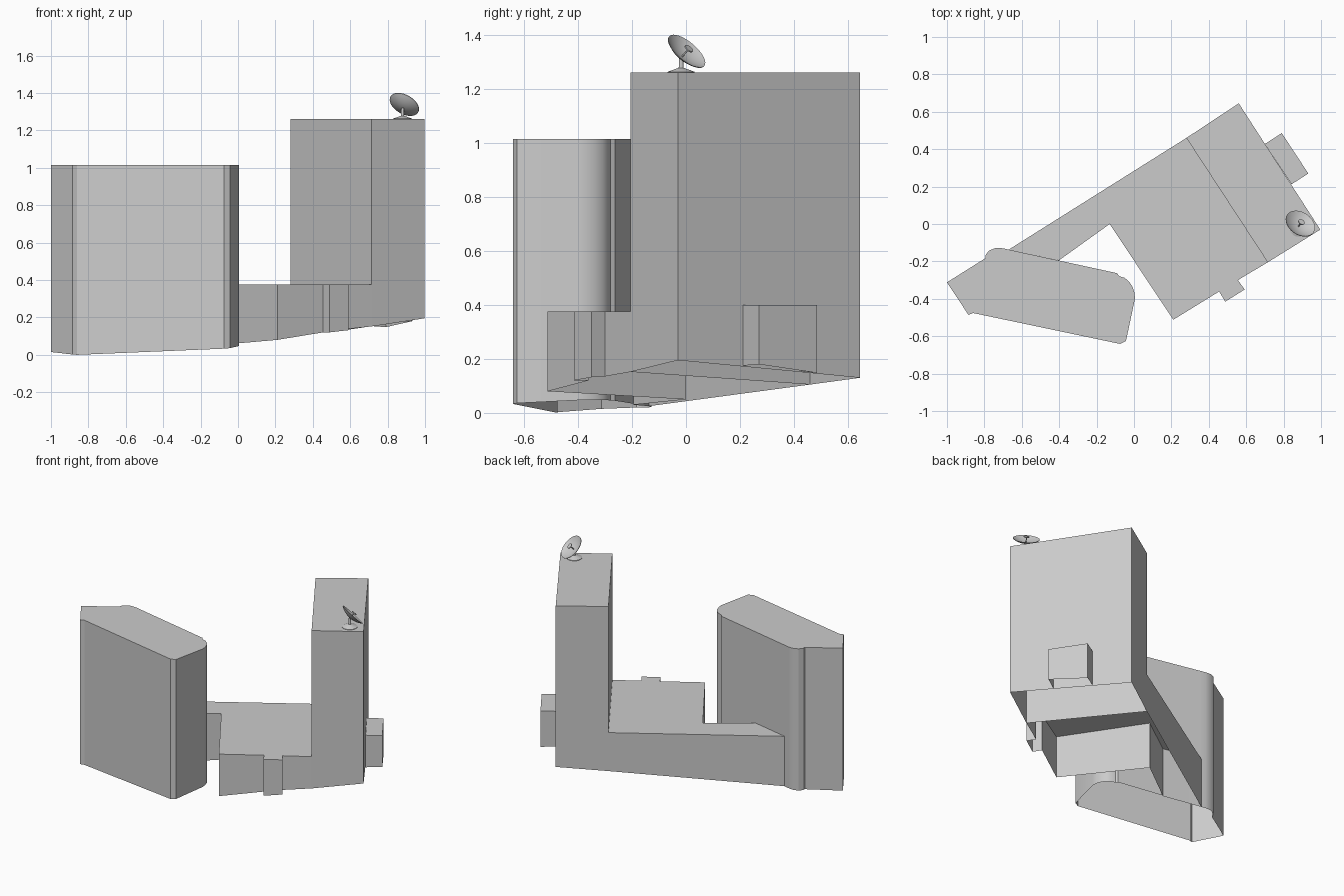
import bpy, bmesh, math
from mathutils import Vector

if "Cube" in bpy.data.objects:
    bpy.data.objects.remove(bpy.data.objects["Cube"])


def add_object(name, bm, smooth=None):
    me = bpy.data.meshes.new(name)
    bm.to_mesh(me)
    bm.free()
    ob = bpy.data.objects.new(name, me)
    bpy.context.collection.objects.link(ob)
    if smooth:
        bpy.ops.object.select_all(action='DESELECT')
        bpy.context.view_layer.objects.active = ob
        ob.select_set(True)
        bpy.ops.object.shade_smooth_by_angle(angle=math.radians(smooth))
    return ob


def block(name, outline, top, smooth=None):
    """Walls and flat roof over an (x, y, ground z) outline; underside open."""
    area = sum(a[0] * b[1] - b[0] * a[1]
               for a, b in zip(outline, outline[1:] + outline[:1]))
    if area < 0:
        outline = outline[::-1]
    bm = bmesh.new()
    low = [bm.verts.new(p) for p in outline]
    high = [bm.verts.new((x, y, top)) for x, y, _ in outline]
    n = len(outline)
    for i in range(n):
        j = (i + 1) % n
        bm.faces.new((low[i], low[j], high[j], high[i]))
    bm.faces.new(high)
    return add_object(name, bm, smooth)


def lathe(name, profile, origin, axis, steps=32, smooth=40):
    """Revolve an (r, h) profile about an axis through origin."""
    bm = bmesh.new()
    verts = [bm.verts.new((r, 0, h)) for r, h in profile]
    edges = [bm.edges.new(e) for e in zip(verts, verts[1:])]
    bmesh.ops.spin(bm, geom=verts + edges, cent=(0, 0, 0), axis=(0, 0, 1),
                   angle=math.tau, steps=steps, use_duplicate=False)
    bmesh.ops.remove_doubles(bm, verts=bm.verts, dist=1e-5)
    bmesh.ops.recalc_face_normals(bm, faces=bm.faces)
    ob = add_object(name, bm, smooth)
    ob.rotation_euler = Vector(axis).to_track_quat('Z', 'Y').to_euler()
    ob.location = origin
    return ob


# Tall slab building with rounded stair bulge and rounded corner
block("slab_building", [
    (-1, -.312, .015), (-.885, -.486, .002), (-.86, -.476, 0),
    (-.075, -.641, .033), (-.043, -.626, .036), (.005, -.40, .047),
    (.003, -.37, .048), (-.008, -.335, .048), (-.026, -.308, .048),
    (-.05, -.288, .047), (-.08, -.279, .046), (-.09, -.263, .045),
    (-.665, -.138, .025), (-.70, -.130, .024), (-.74, -.128, .022),
    (-.775, -.142, .02), (-.793, -.165, .02), (-.795, -.183, .02)],
    1.015, smooth=30)

# Low podium wing with entrance bay
block("podium", [
    (-.67, -.137, .025), (-.402, -.195, .03), (-.13, 0, .05),
    (.21, -.512, .08), (.455, -.361, .12), (.488, -.415, .12),
    (.592, -.35, .132), (.555, -.30, .135), (.715, -.205, .152),
    (.28, .46, .105)], .375)

# Tower at the end of the podium
block("tower", [
    (.28, .46, .105), (.715, -.205, .152), (.996, -.03, .195),
    (.56, .645, .13)], 1.26)

# Side annex on the tower wall
block("annex", [
    (.70, .428, .155), (.842, .212, .175), (.932, .27, .18),
    (.79, .486, .148)], .40)

# Rooftop satellite dish
axis = Vector((.40, .59, .70)).normalized()
rim = Vector((.89, .003, 1.34))
hub = rim - axis * .027
mount = Vector((.88, -.018, 1.26))
lathe("dish_base", [(0, 0), (.05, 0), (.05, .003), (.009, .018), (.007, .06),
                    (0, .06)], mount, (0, 0, 1), steps=20, smooth=30)
bowl = [(.085 * i / 8, .027 * (i / 8) ** 2) for i in range(9)]
lathe("dish_bowl", bowl + [(r, h - .003) for r, h in bowl[::-1]], hub, axis)
lathe("feed_rod", [(0, 0), (.003, 0), (.003, .035), (.018, .037),
                   (.018, .042), (0, .042)], hub, axis, steps=12)
